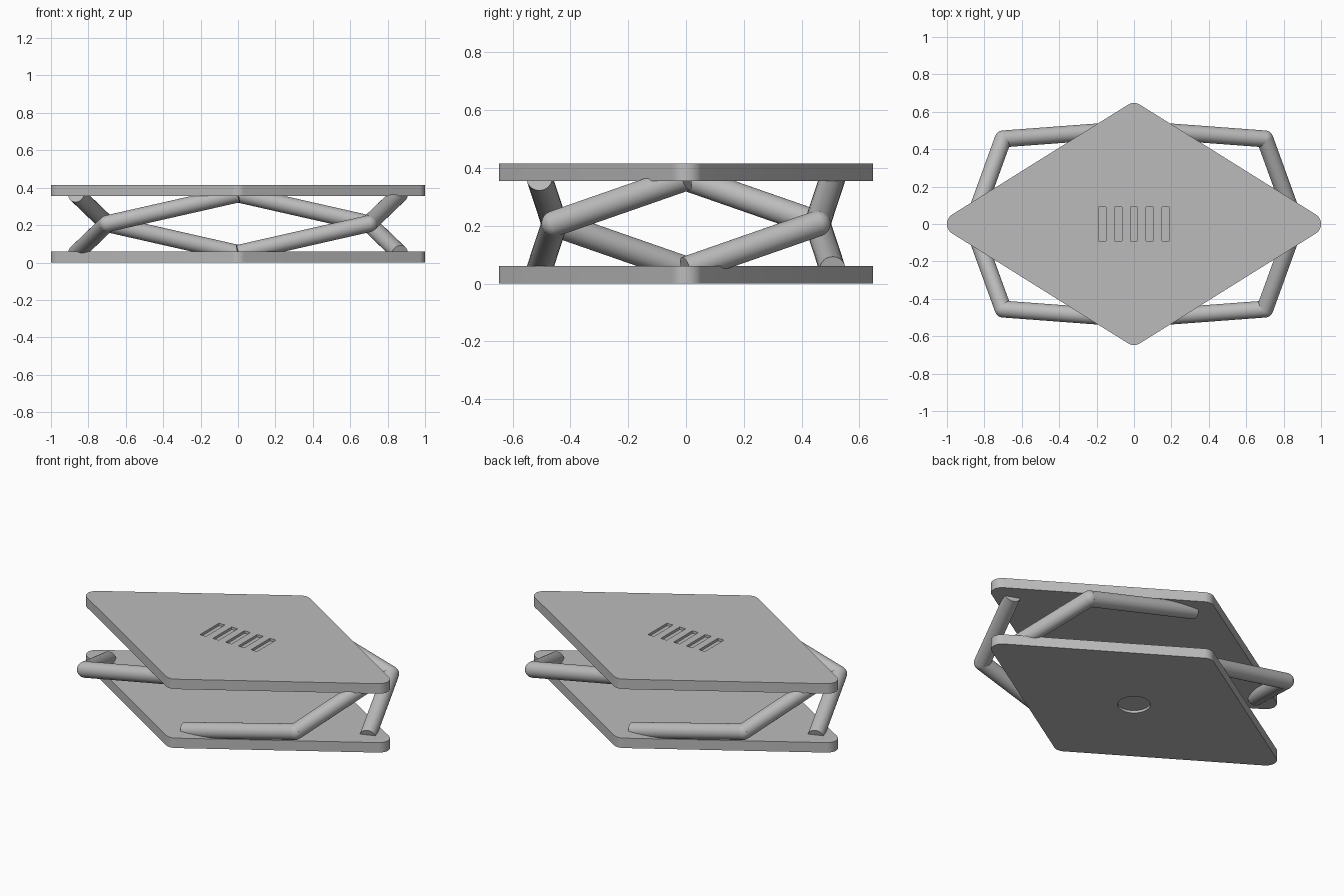
import bpy, bmesh
from math import atan2, cos, sin, pi, radians
from mathutils import Matrix, Vector

if "Cube" in bpy.data.objects:
    bpy.data.objects.remove(bpy.data.objects["Cube"], do_unlink=True)

HEIGHT, THICK = 0.415, 0.06
HALF_X, HALF_Y, CORNER = 1.0, 0.647, 0.06
TUBE = 0.045
POCKET = 0.015

grey = bpy.data.materials.new("plain grey")
grey.use_nodes = True
grey.diffuse_color = (0.5, 0.5, 0.5, 1)
grey.node_tree.nodes["Principled BSDF"].inputs["Base Color"].default_value = grey.diffuse_color


def finish(bm, name):
    """Turn a bmesh into a smooth object that keeps its hard edges."""
    mesh = bpy.data.meshes.new(name)
    bm.to_mesh(mesh)
    bm.free()
    mesh.materials.append(grey)
    mesh.polygons.foreach_set("use_smooth", [True] * len(mesh.polygons))
    mesh.set_sharp_from_angle(angle=radians(35))
    obj = bpy.data.objects.new(name, mesh)
    bpy.context.collection.objects.link(obj)
    return obj


def carve(obj, cutter):
    """Subtract the cutter from the object and throw it away."""
    cutter.hide_render = True
    mod = obj.modifiers.new("pocket", 'BOOLEAN')
    mod.operation, mod.solver, mod.object = 'DIFFERENCE', 'EXACT', cutter
    bpy.context.view_layer.objects.active = obj
    bpy.ops.object.modifier_apply(modifier=mod.name)
    bpy.data.objects.remove(cutter, do_unlink=True)
    obj.data.set_sharp_from_angle(angle=radians(35))


def plate(name, z):
    """Diamond plate with rounded corners."""
    cx, cy = HALF_X - CORNER, HALF_Y - CORNER
    a = atan2(cx, cy)
    corners = [(cx, 0, -a, a), (0, cy, a, pi - a),
               (-cx, 0, pi - a, pi + a), (0, -cy, pi + a, 2 * pi - a)]
    bm = bmesh.new()
    ring = []
    for x, y, start, end in corners:
        for i in range(13):
            t = start + (end - start) * i / 12
            ring.append(bm.verts.new((x + CORNER * cos(t), y + CORNER * sin(t), z)))
    base = bm.faces.new(ring)
    top = bmesh.ops.extrude_face_region(bm, geom=[base])["geom"]
    bmesh.ops.translate(bm, vec=(0, 0, THICK),
                        verts=[v for v in top if isinstance(v, bmesh.types.BMVert)])
    bmesh.ops.recalc_face_normals(bm, faces=bm.faces)
    return finish(bm, name)


def rod(bm, p, q):
    """Capped round bar between two points."""
    axis = q - p
    turn = axis.to_track_quat('Z', 'Y').to_matrix().to_4x4()
    bmesh.ops.create_cone(bm, cap_ends=True, segments=32, radius1=TUBE, radius2=TUBE,
                          depth=axis.length, matrix=Matrix.Translation((p + q) / 2) @ turn)


def bent_leg(name, sx, sy):
    """Leg running from one plate, round an elbow, to the other plate."""
    low, high = 0.049, HEIGHT - 0.049
    z_long, z_short = (low, high) if sx * sy < 0 else (high, low)
    elbow = Vector((sx * 0.70, sy * 0.455, HEIGHT / 2))
    bm = bmesh.new()
    rod(bm, Vector((0, sy * 0.507, z_long)), elbow)
    rod(bm, elbow, Vector((sx * 0.865, 0, z_short)))
    bmesh.ops.create_uvsphere(bm, u_segments=32, v_segments=16, radius=TUBE,
                              matrix=Matrix.Translation(elbow))
    finish(bm, name)


# Top plate with five shallow slots
top_plate = plate("top_plate", HEIGHT - THICK)
bm = bmesh.new()
for i in range(-2, 3):
    bmesh.ops.create_cube(bm, size=1, matrix=Matrix.Translation((i * 0.085, 0, HEIGHT))
                          @ Matrix.Diagonal((0.04, 0.18, 2 * POCKET, 1)))
carve(top_plate, finish(bm, "slot_cutter"))

# Bottom plate with a round recess underneath
bottom_plate = plate("bottom_plate", 0)
bm = bmesh.new()
bmesh.ops.create_cone(bm, cap_ends=True, segments=48, radius1=0.09, radius2=0.09,
                      depth=2 * POCKET)
carve(bottom_plate, finish(bm, "recess_cutter"))

# Four bent legs, alternating in direction
for sy, depth in ((-1, "front"), (1, "back")):
    for sx, side in ((1, "left"), (-1, "right")):
        bent_leg(f"{depth}_{side}_leg", sx, sy)
